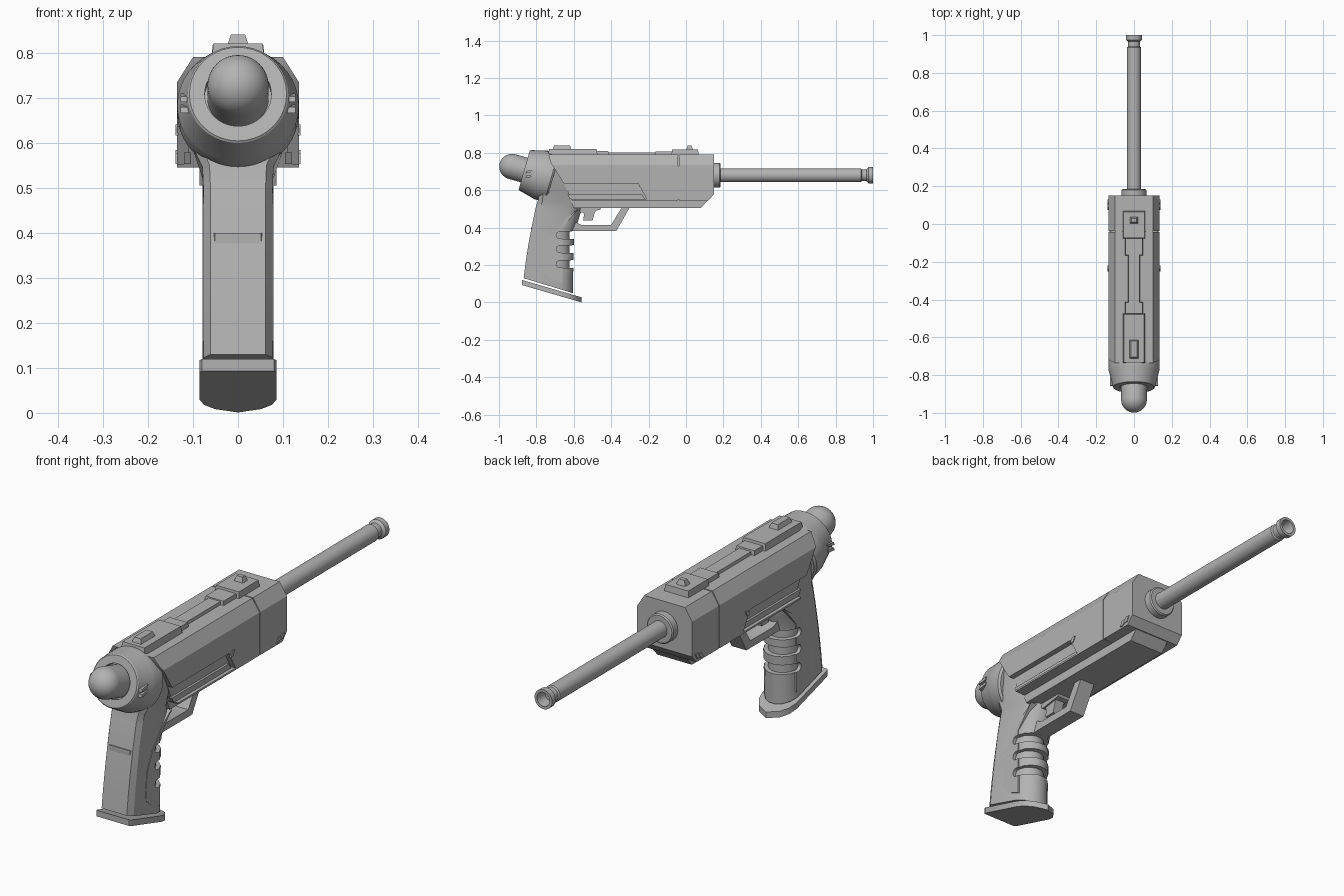
import bpy, bmesh, math
from mathutils import Vector

cube = bpy.data.objects.get("Cube")
if cube:
    bpy.data.objects.remove(cube)

grey = bpy.data.materials.new("gunmetal_grey")
grey.use_nodes = True
colour = (0.45, 0.45, 0.45, 1)
grey.diffuse_color = colour
grey.node_tree.nodes["Principled BSDF"].inputs["Base Color"].default_value = colour
parts = []


def loft(name, rings, closed=False):
    """Skin a stack of equal point rings; closed joins last ring to first."""
    bm = bmesh.new()
    rows = [[bm.verts.new(p) for p in ring] for ring in rings]
    n = len(rows[0])
    pairs = list(zip(rows, rows[1:]))
    if closed:
        pairs.append((rows[-1], rows[0]))
    else:
        bm.faces.new(rows[0])
        bm.faces.new(rows[-1])
    for a, b in pairs:
        for i in range(n):
            j = (i + 1) % n
            bm.faces.new((a[i], a[j], b[j], b[i]))
    bmesh.ops.recalc_face_normals(bm, faces=bm.faces)
    mesh = bpy.data.meshes.new(name)
    bm.to_mesh(mesh)
    bm.free()
    mesh.materials.append(grey)
    ob = bpy.data.objects.new(name, mesh)
    bpy.context.collection.objects.link(ob)
    parts.append(ob)
    return ob


def side(name, yz, half, taper=0.0, x=0.0):
    """Side profile extruded across x, with optionally tapered flanks."""
    layers = [(-half, taper), (-half + taper, 0), (half - taper, 0), (half, taper)] if taper else [(-half, 0), (half, 0)]
    cy = sum(p[0] for p in yz) / len(yz)
    cz = sum(p[1] for p in yz) / len(yz)
    def shrink(v, c, t):
        return v + math.copysign(min(t, abs(c - v)), c - v)
    return loft(name, [[(x + w, shrink(y, cy, t), shrink(z, cz, t)) for y, z in yz] for w, t in layers])


def box(name, y0, y1, z0, z1, half, taper=0.0, x=0.0):
    """Block whose top may be drawn in by taper."""
    def ring(h, t, z):
        return [(x - h, y0 + t, z), (x + h, y0 + t, z), (x + h, y1 - t, z), (x - h, y1 - t, z)]
    return loft(name, [ring(half, 0, z0), ring(half - taper, taper, z1)])


def lathe(name, profile, origin, axis, closed=False, n=40):
    """Turn (radius, distance) points round an axis."""
    q = Vector((0, 0, 1)).rotation_difference(Vector(axis))
    rings = [[Vector(origin) + q @ Vector((r * math.cos(2 * math.pi * i / n), r * math.sin(2 * math.pi * i / n), s))
              for i in range(n)] for r, s in profile]
    return loft(name, rings, closed)


def boolean(ob, cutter, operation="DIFFERENCE", keep=False):
    mod = ob.modifiers.new("cut", "BOOLEAN")
    mod.operation, mod.object, mod.solver = operation, cutter, "EXACT"
    bpy.context.view_layer.update()
    mesh = bpy.data.meshes.new_from_object(ob.evaluated_get(bpy.context.evaluated_depsgraph_get()))
    ob.modifiers.clear()
    ob.data = mesh
    if not keep:
        parts.remove(cutter)
        bpy.data.objects.remove(cutter)


# Main body: side profile crossed with a chamfered section
body = side("body", [(-.735, .79), (-.725, .75), (-.65, .63), (-.61, .545),
                     (.12, .545), (.15, .58), (.15, .79)], .2)
section = [(-.135, .53), (.135, .53), (.135, .735), (.1, .79), (-.1, .79), (-.135, .735)]
boolean(body, loft("section", [[(x, y, z) for x, z in section] for y in (-1, 1)]), "INTERSECT")
for s in (-1, 1):
    boolean(body, side("flank_groove", [(-.75, .553), (-.21, .553), (-.255, .635), (-.75, .635)], .045, x=s * .155))
boolean(body, box("seam", -.042, -.037, .4, .9, .3))
box("body_core", -.5, .1, .55, .785, .098)
box("body_core_wide", -.2, .1, .55, .73, .131)
side("keel", [(-.6, .505), (.08, .505), (.12, .55), (-.62, .55)], .085)

# Lower rail strip and vent marks on each side
for s in (-1, 1):
    side("flank_rail", [(-.62, .553), (-.22, .553), (-.235, .578), (-.635, .578)], .008, x=s * .112)
    for y, z in ((.09, .565), (.115, .572), (-.235, .628)):
        side("vent_mark", [(y - .016, z - .012), (y + .003, z - .012), (y + .016, z + .012), (y - .003, z + .012)],
             .003, x=s * .136)
    for k in (0, 1):
        z = .672 + k * .024
        side("cap_mark", [(-.858, z - .006), (-.815, z), (-.812, z + .013), (-.855, z + .007)], .012, x=s * .116)

# Top rail and sights
box("rear_rail", -.74, -.47, .77, .82, .062, .008)
box("rear_rail_step", -.48, -.41, .77, .81, .05, .006)
box("rail_rod", -.42, -.16, .78, .803, .033, .004)
box("front_rail_step", -.17, -.07, .77, .808, .05, .006)
box("front_rail", -.08, .07, .77, .818, .062, .006)
box("rear_sight", -.715, -.61, .81, .84, .026, .01)
box("front_sight", -.0, .04, .81, .84, .024, .01)

# Barrel with collar, flared tip and bore
lathe("collar", [(.057, 0), (.065, .008), (.065, .045), (.06, .05)], (0, .135, .68), (0, 1, 0))
lathe("barrel", [(.037, .15), (.037, .935), (.031, .94), (.031, .965), (.043, .975), (.043, 1),
                 (.031, 1), (.026, .95), (.001, .95), (.001, .15)], (0, 0, .68), (0, 1, 0), True)

# Tilted rear cap with a recessed rounded knob
tilt = Vector((0, -.961, .275))
centre = (0, -.865, .708)
lathe("rear_cap", [(.128, -.16), (.135, -.15), (.135, -.095), (.132, -.085), (.112, -.004), (.108, 0),
                   (.074, 0), (.074, -.03), (.001, -.03), (.001, -.16)], centre, tilt, True)
dome = [(.068 * math.cos(a * math.pi / 20), .068 + .068 * math.sin(a * math.pi / 20)) for a in range(10)]
lathe("knob", [(.068, -.04)] + dome + [(.001, .136)], centre, tilt)

# Grip: lofted rounded sections from butt to neck
half_outline = [(0, .8), (.1, 1), (.72, 1), (.86, .85), (.95, .55), (1, .2)]
outline = half_outline + [(t, -u) for t, u in reversed(half_outline)]


def grip_ring(yr, zr, yf, zf, w):
    return [(u * w, yr + t * (yf - yr), zr + t * (zf - zr)) for t, u in outline]


grip = loft("grip", [grip_ring(*r) for r in (
    (-.868, .13, -.605, .05, .077), (-.858, .21, -.603, .16, .077), (-.843, .31, -.6, .27, .077),
    (-.82, .43, -.6, .38, .077), (-.803, .51, -.575, .44, .077), (-.79, .55, -.555, .51, .079),
    (-.785, .6, -.58, .6, .105), (-.755, .72, -.6, .72, .122))])

# Raised side panels on the grip
panel = side("grip_panel", [(-.575, .5), (-.63, .46), (-.71, .365), (-.75, .28), (-.76, .16),
                            (-.72, .125), (-.66, .1), (-.66, .4)], .079)

# Finger grooves wrapping the front of the grip
for z in (.36, .285, .205):
    arc = [(-.675 + .019 * math.cos(a), z + .019 * math.sin(a))
           for a in (math.pi * (.5 + i / 8) for i in range(9))]
    for target in (grip, panel):
        boolean(target, side("finger_groove", arc + [(-.5, z - .024), (-.5, z + .024)], .2))
loft("grip_core", [grip_ring(-.83, z, -.622, z, .064) for z in (.15, .4)])

# Butt plate
plate_edge = [(0, .94), (.03, 1), (.7, 1), (.82, .88), (.92, .6), (1, 0), (.92, -.6), (.82, -.88),
              (.7, -1), (.03, -1), (0, -.94)]
loft("butt_plate", [[(u * .085, -.877 + t * .317, z - t * .092) for t, u in plate_edge] for z in (.093, .12)])

# Trigger and guard
side("trigger_guard", [(-.62, .38), (-.575, .383), (-.372, .383), (-.3, .51), (-.342, .51),
                       (-.4, .415), (-.56, .415), (-.59, .43), (-.62, .43)], .036)
side("trigger", [(-.56, .51), (-.545, .47), (-.55, .437), (-.5, .437), (-.488, .48), (-.47, .51)], .022)
side("trigger_mount", [(-.6, .51), (-.56, .48), (-.46, .495), (-.45, .51)], .03)

# Smooth round surfaces, keep hard edges
bpy.ops.object.select_all(action="DESELECT")
for ob in parts:
    ob.select_set(True)
bpy.context.view_layer.objects.active = body
bpy.ops.object.shade_smooth_by_angle(angle=math.radians(30))
